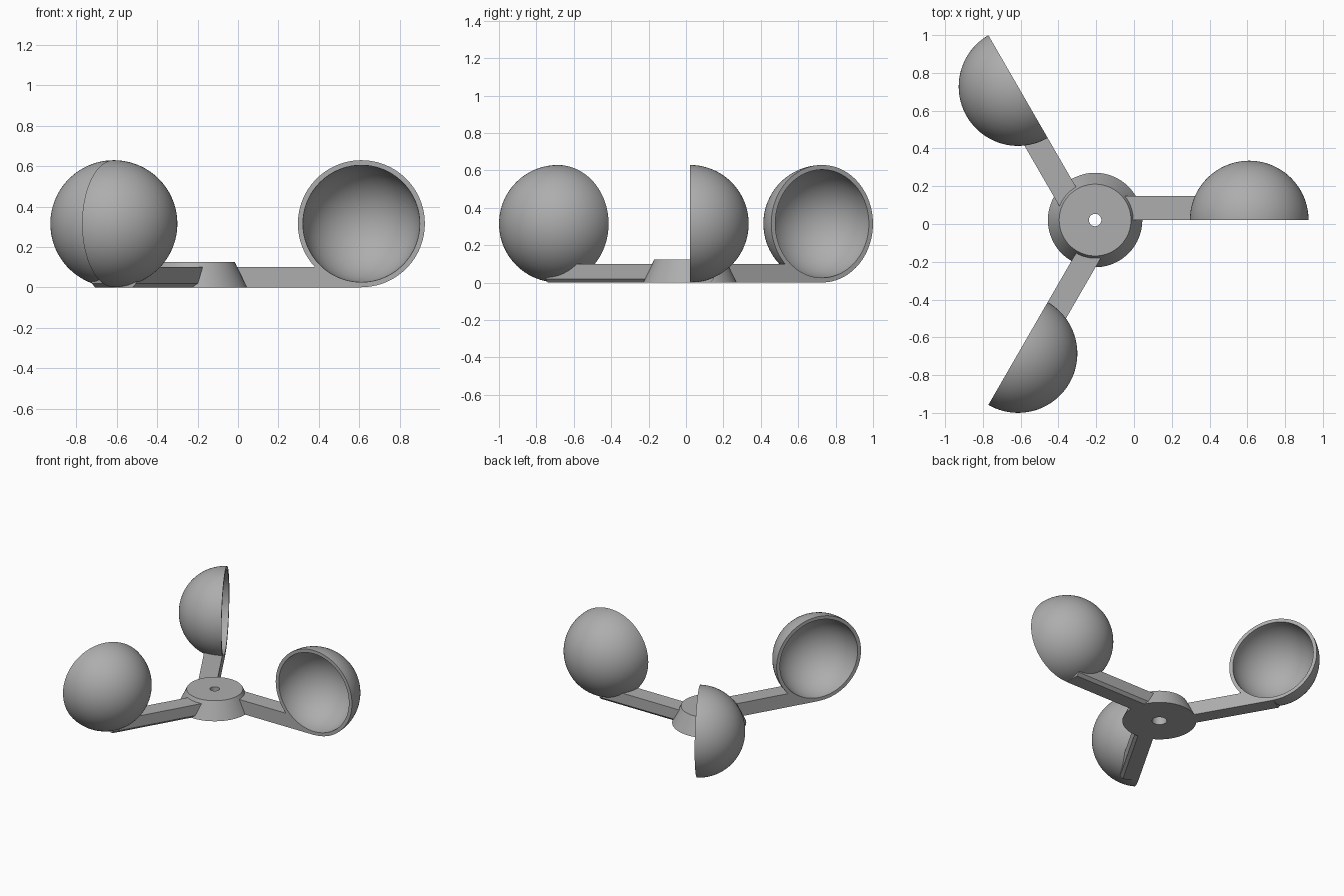
import bpy
import bmesh
from math import sin, cos, pi, radians
from mathutils import Matrix, Vector

if "Cube" in bpy.data.objects:
    bpy.data.objects.remove(bpy.data.objects["Cube"])

HUB = Vector((-0.206, 0.021, 0))
REACH = 0.816          # hub axis to cup centre
CUP_Z = 0.315
OUTER, INNER = 0.314, 0.289

grey = bpy.data.materials.new("light grey")
grey.use_nodes = True
colour = (0.42, 0.42, 0.42, 1)
grey.diffuse_color = colour
grey.node_tree.nodes["Principled BSDF"].inputs["Base Color"].default_value = colour


def add_object(name, bm):
    bmesh.ops.recalc_face_normals(bm, faces=bm.faces)
    mesh = bpy.data.meshes.new(name)
    bm.to_mesh(mesh)
    bm.free()
    mesh.materials.append(grey)
    obj = bpy.data.objects.new(name, mesh)
    bpy.context.collection.objects.link(obj)
    return obj


def activate(obj):
    bpy.ops.object.select_all(action="DESELECT")
    obj.select_set(True)
    bpy.context.view_layer.objects.active = obj


def lathe(name, profile, steps, closed):
    """Revolve (radius, height) points around z."""
    bm = bmesh.new()
    verts = [bm.verts.new((r, 0, z)) for r, z in profile]
    ends = verts[1:] + verts[:1] if closed else verts[1:]
    edges = [bm.edges.new(pair) for pair in zip(verts, ends)]
    bmesh.ops.spin(bm, geom=verts + edges, cent=(0, 0, 0), axis=(0, 0, 1),
                   angle=2 * pi, steps=steps)
    bmesh.ops.remove_doubles(bm, verts=bm.verts, dist=1e-5)
    obj = add_object(name, bm)
    activate(obj)
    bpy.ops.object.shade_smooth_by_angle(angle=radians(30))
    return obj


# Tapered hub with a stepped bore
hub = lathe("hub", [(0.25, 0), (0.19, 0.125), (0.033, 0.125), (0.033, 0.09),
                    (0.05, 0.09), (0.05, 0)], 96, True)
hub.location = HUB

# Hollow half-sphere cup, bulging towards +y
N = 32
arc = [i * pi / 2 / N for i in range(N + 1)]
shell = [(OUTER * cos(a), OUTER * sin(a)) for a in arc]
shell += [(INNER * cos(a), INNER * sin(a)) for a in reversed(arc)]
shell.append(shell[0])
cup = lathe("cup_1", shell, 96, False)
cup.data.transform(Matrix.Translation((REACH, 0, CUP_Z)) @ Matrix.Rotation(-pi / 2, 4, "X"))

# Arm: bar with one chamfered lower edge
section = [(0, 0), (0.107, 0), (0.127, 0.02), (0.127, 0.1), (0, 0.1)]
bm = bmesh.new()
face = bm.faces.new([bm.verts.new((0.09, y, z)) for y, z in section])
bar = bmesh.ops.extrude_face_region(bm, geom=[face], use_keep_orig=True)
bmesh.ops.translate(bm, vec=(REACH - 0.09, 0, 0),
                    verts=[v for v in bar["geom"] if isinstance(v, bmesh.types.BMVert)])
arm = add_object("arm_1", bm)

# Trim the arm so that the cup stays hollow
bm = bmesh.new()
bmesh.ops.create_uvsphere(bm, u_segments=64, v_segments=48, radius=0.302,
                          matrix=Matrix.Translation((REACH, 0, CUP_Z)))
cutter = add_object("cup_cutter", bm)
cutter.hide_render = True
trim = arm.modifiers.new("trim", "BOOLEAN")
trim.operation = "DIFFERENCE"
trim.solver = "EXACT"
trim.object = cutter
activate(arm)
bpy.ops.object.modifier_apply(modifier=trim.name)
bpy.data.objects.remove(cutter)

# Three arms and cups around the hub
for part in (cup, arm):
    part.location = HUB
    for i in (1, 2):
        twin = part.copy()
        twin.name = part.name.replace("1", str(i + 1))
        twin.rotation_euler.z = i * 2 * pi / 3
        bpy.context.collection.objects.link(twin)
